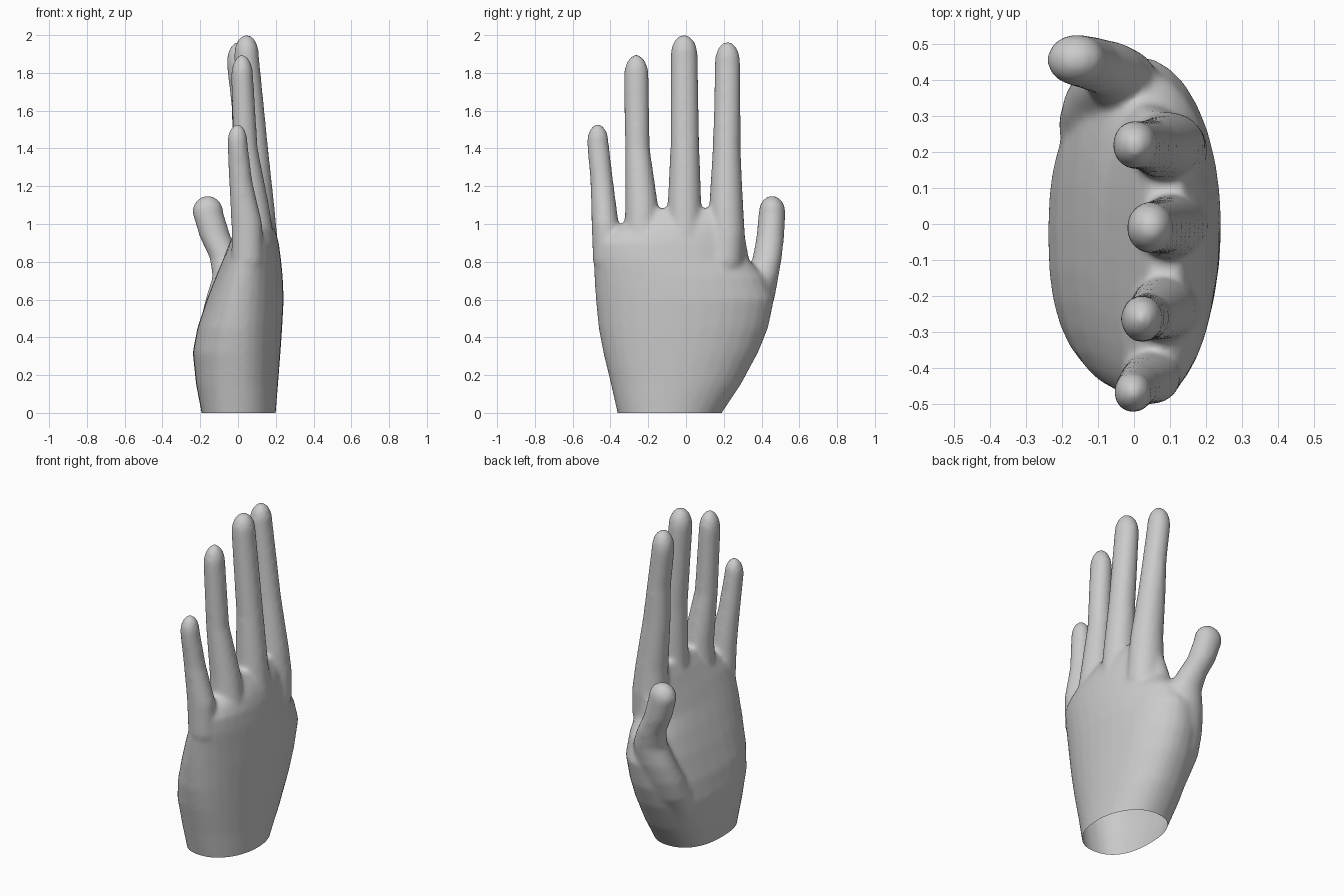
import bpy, bmesh
from math import cos, sin, pi, copysign

SIDES = 32
bm = bmesh.new()


def spow(v, p):
    return copysign(abs(v) ** p, v)


def loft(rings, p_back, p_palm):
    """Closed skin through horizontal rings (z, y_min, y_max, x_palm, x_edge, x_back)."""
    loops = []
    for z, y0, y1, xf, xe, xb in rings:
        loop = []
        for i in range(SIDES):
            a = 2 * pi * i / SIDES
            p, reach = (p_back, xb - xe) if sin(a) > 0 else (p_palm, xe - xf)
            loop.append(bm.verts.new((xe + spow(sin(a), p) * reach,
                                      (y0 + y1) / 2 + spow(cos(a), p) * (y1 - y0) / 2, z)))
        loops.append(loop)
    for a, b in zip(loops, loops[1:]):
        for i in range(SIDES):
            j = (i + 1) % SIDES
            bm.faces.new((a[i], a[j], b[j], b[i]))
    bm.faces.new(loops[0][::-1])
    bm.faces.new(loops[-1])


def digit(stations, tip_z):
    """Finger through stations (z, x, y, thickness, width) with a rounded tip."""
    z, x, y, t, w = stations[-1]
    caps = [(z + (tip_z - z) * f, x, y, t * s, w * s)
            for f, s in ((0.35, 0.96), (0.7, 0.76), (0.92, 0.46), (1.03, 0.2))]
    loft([(z, y - w / 2, y + w / 2, x - t / 2, x, x + t / 2)
          for z, x, y, t, w in stations + caps], 1.0, 1.0)


# palm and wrist (runs below the floor, trimmed flat later)
loft([(-0.10, -0.335, 0.13, -0.18, 0.00, 0.195),
      (0.00, -0.363, 0.19, -0.193, 0.00, 0.20),
      (0.15, -0.397, 0.29, -0.222, 0.00, 0.212),
      (0.32, -0.438, 0.382, -0.24, 0.00, 0.225),
      (0.45, -0.463, 0.435, -0.215, 0.00, 0.234),
      (0.60, -0.478, 0.467, -0.165, 0.01, 0.242),
      (0.72, -0.486, 0.42, -0.118, 0.025, 0.237),
      (0.81, -0.490, 0.335, -0.08, 0.04, 0.228),
      (0.90, -0.487, 0.32, -0.045, 0.05, 0.216),
      (0.96, -0.42, 0.31, -0.02, 0.065, 0.20),
      (1.01, -0.32, 0.29, 0.00, 0.08, 0.18),
      (1.08, -0.22, 0.25, 0.035, 0.09, 0.14)], 0.97, 0.82)

# little, ring, middle and index fingers, each rooted inside the palm
digit([(0.60, 0.04, -0.38, 0.08, 0.09), (0.80, 0.05, -0.415, 0.17, 0.155),
       (1.00, 0.047, -0.428, 0.165, 0.145),
       (1.22, 0.015, -0.445, 0.125, 0.122), (1.43, -0.003, -0.467, 0.107, 0.116)], 1.528)
digit([(0.60, 0.09, -0.235, 0.10, 0.10), (0.88, 0.09, -0.235, 0.215, 0.19),
       (1.10, 0.077, -0.235, 0.175, 0.174),
       (1.40, 0.04, -0.257, 0.13, 0.132), (1.78, 0.022, -0.263, 0.118, 0.132)], 1.893)
digit([(0.60, 0.11, -0.005, 0.10, 0.10), (0.92, 0.105, -0.005, 0.21, 0.19),
       (1.10, 0.10, -0.008, 0.185, 0.18),
       (1.40, 0.085, -0.006, 0.15, 0.154), (1.89, 0.045, -0.01, 0.132, 0.144)], 2.0)
digit([(0.55, 0.08, 0.20, 0.10, 0.12), (0.80, 0.10, 0.208, 0.21, 0.19),
       (0.95, 0.093, 0.218, 0.21, 0.188),
       (1.10, 0.085, 0.213, 0.19, 0.18), (1.40, 0.05, 0.215, 0.16, 0.148),
       (1.62, 0.032, 0.218, 0.132, 0.14), (1.85, 0.003, 0.22, 0.127, 0.136)], 1.963)

# thumb and the pad it grows from
digit([(0.05, -0.05, 0.09, 0.12, 0.10), (0.22, -0.09, 0.19, 0.20, 0.18),
       (0.38, -0.085, 0.275, 0.25, 0.22), (0.50, -0.07, 0.325, 0.255, 0.22),
       (0.61, -0.05, 0.37, 0.24, 0.20),
       (0.72, -0.035, 0.40, 0.20, 0.18), (0.82, -0.065, 0.43, 0.17, 0.155),
       (0.93, -0.12, 0.446, 0.165, 0.148), (1.06, -0.16, 0.456, 0.165, 0.142)], 1.148)

bmesh.ops.recalc_face_normals(bm, faces=bm.faces)
mesh = bpy.data.meshes.new("hand")
bm.to_mesh(mesh)
bm.free()
hand = bpy.data.objects.new("hand", mesh)
bpy.context.collection.objects.link(hand)

# fuse the parts into one skin and blend the seams
fuse = hand.modifiers.new("fuse", 'REMESH')
fuse.mode = 'VOXEL'
fuse.voxel_size = 0.012
soft = hand.modifiers.new("soften", 'SMOOTH')
soft.factor = 0.5
soft.iterations = 15
deps = bpy.context.evaluated_depsgraph_get()
skin = bpy.data.meshes.new_from_object(hand.evaluated_get(deps))
hand.modifiers.clear()
hand.data = skin

# flat, open cut at the wrist
bm = bmesh.new()
bm.from_mesh(skin)
bmesh.ops.bisect_plane(bm, geom=bm.verts[:] + bm.edges[:] + bm.faces[:],
                       plane_co=(0, 0, 0), plane_no=(0, 0, 1), clear_inner=True)
bm.to_mesh(skin)
bm.free()

bpy.context.view_layer.objects.active = hand
hand.select_set(True)
bpy.ops.object.shade_smooth()
